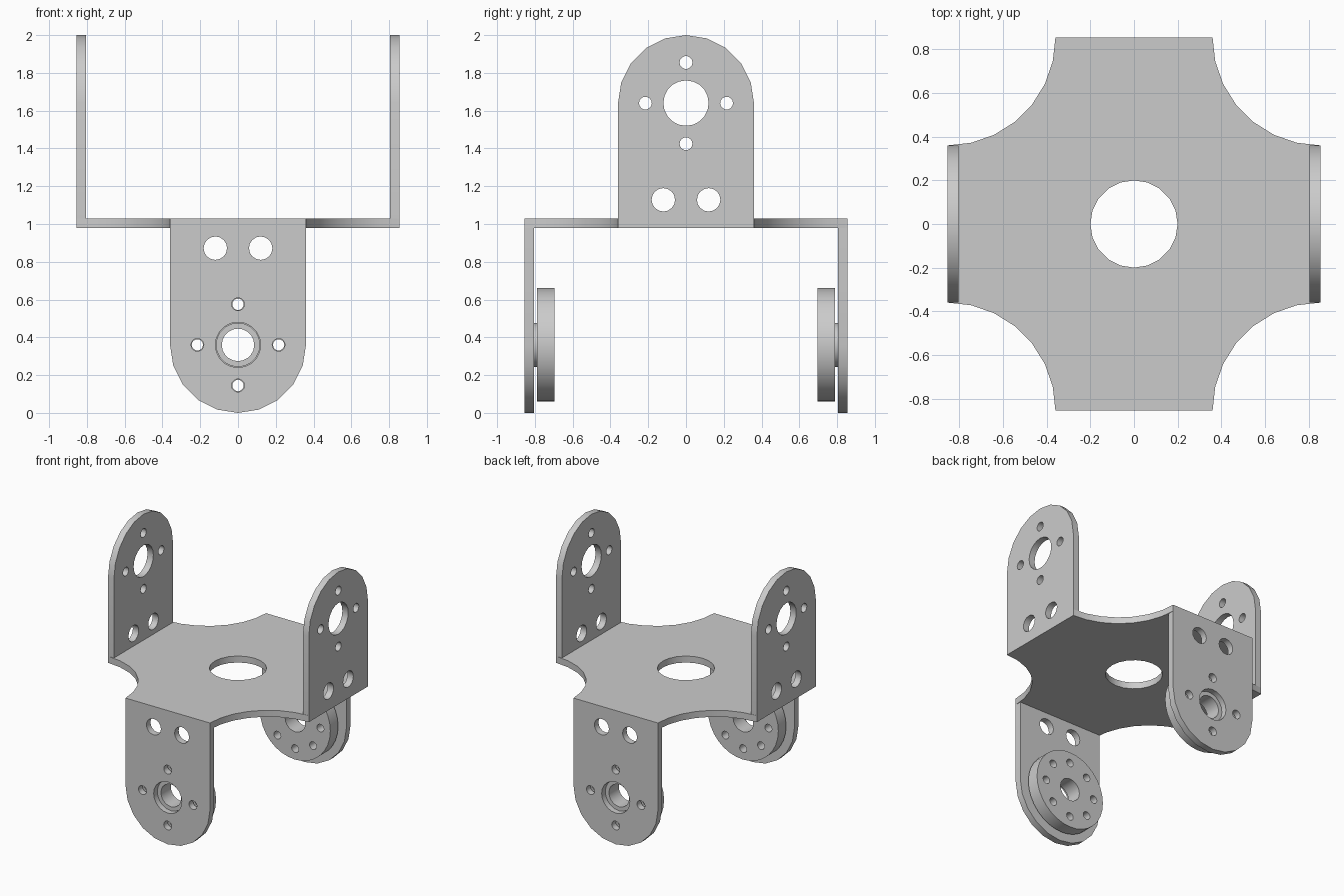
import bpy
import bmesh
from math import pi, cos, sin, radians

cube = bpy.data.objects.get("Cube")
if cube:
    bpy.data.objects.remove(cube, do_unlink=True)

GREY = (0.6, 0.6, 0.6, 1)
metal = bpy.data.materials.new("plain grey metal")
metal.use_nodes = True
metal.diffuse_color = GREY
metal.node_tree.nodes["Principled BSDF"].inputs["Base Color"].default_value = GREY


def arc(cx, cy, r, start, end, n):
    """Points along an arc, angles in degrees."""
    angles = [radians(start + (end - start) * i / n) for i in range(n + 1)]
    return [(cx + r * cos(a), cy + r * sin(a)) for a in angles]


def circle(cx, cy, r, n=20):
    return arc(cx, cy, r, 0, 360, n)[:-1]


def flat_part(name, loops, thickness, location, tilt=0, yaw=0):
    """Extrude an outline with holes into a solid sheet."""
    curve = bpy.data.curves.new(name, "CURVE")
    curve.dimensions = "2D"
    curve.fill_mode = "BOTH"
    curve.extrude = thickness / 2
    for loop in loops:
        spline = curve.splines.new("POLY")
        spline.points.add(len(loop) - 1)
        for point, (x, y) in zip(spline.points, loop):
            point.co = (x, y, 0, 1)
        spline.use_cyclic_u = True
    helper = bpy.data.objects.new(name + " outline", curve)
    bpy.context.collection.objects.link(helper)
    graph = bpy.context.evaluated_depsgraph_get()
    mesh = bpy.data.meshes.new_from_object(helper.evaluated_get(graph))
    bpy.data.objects.remove(helper, do_unlink=True)
    # Weld caps to walls
    bm = bmesh.new()
    bm.from_mesh(mesh)
    bmesh.ops.remove_doubles(bm, verts=bm.verts, dist=0.0001)
    bmesh.ops.recalc_face_normals(bm, faces=bm.faces)
    bm.to_mesh(mesh)
    bm.free()
    mesh.materials.clear()
    mesh.materials.append(metal)
    obj = bpy.data.objects.new(name, mesh)
    bpy.context.collection.objects.link(obj)
    obj.location = location
    obj.rotation_euler = (tilt, 0, yaw)
    bpy.ops.object.select_all(action="DESELECT")
    obj.select_set(True)
    bpy.context.view_layer.objects.active = obj
    bpy.ops.object.shade_smooth_by_angle(angle=radians(35))
    return obj


EDGE, SHEET, HALF = 0.855, 0.05, 0.36
BOTTOM, TOP = 0.98, 1.03

# Centre plate with four scooped corners
outline = []
for sx, sy, start in ((1, 1, 270), (-1, 1, 360), (-1, -1, 90), (1, -1, 180)):
    outline += arc(sx * EDGE, sy * EDGE, EDGE - HALF, start, start - 90, 7)
flat_part("centre_plate", [outline, circle(0, 0, 0.2)], SHEET,
          (0, 0, (BOTTOM + TOP) / 2))


def tab_loops(length):
    """Round-ended tab, origin at the pivot, base at +y."""
    loops = [arc(0, 0, HALF, 180, 360, 10) + [(HALF, length), (-HALF, length)]]
    loops.append(circle(0, 0, 0.12))
    loops += [circle(x, y, 0.034, 14) for x, y in circle(0, 0, 0.215, 4)]
    loops += [circle(x, 0.512, 0.062, 16) for x in (-0.12, 0.12)]
    return loops


MID = EDGE - SHEET / 2
LOW, HIGH = 0.36, 2 - HALF

# Lower tabs, each with a servo horn on the inner side
for side, s, yaw in (("front", -1, 0), ("back", 1, pi)):
    flat_part(side + "_tab", tab_loops(BOTTOM - LOW), SHEET,
              (0, s * MID, LOW), pi / 2, yaw)
    bolts = [circle(x, y, 0.03, 14) for x, y in circle(0, 0, 0.215, 8)]
    flat_part(side + "_horn_disc",
              [circle(0, 0, 0.3, 32), circle(0, 0, 0.086)] + bolts,
              0.095, (0, s * 0.7425, LOW), pi / 2, yaw)
    flat_part(side + "_horn_hub", [circle(0, 0, 0.117), circle(0, 0, 0.086)],
              0.025, (0, s * 0.8025, LOW), pi / 2, yaw)

# Upper tabs
for side, s, yaw in (("left", 1, pi / 2), ("right", -1, -pi / 2)):
    flat_part(side + "_tab", tab_loops(HIGH - TOP), SHEET,
              (s * MID, 0, HIGH), -pi / 2, yaw)
